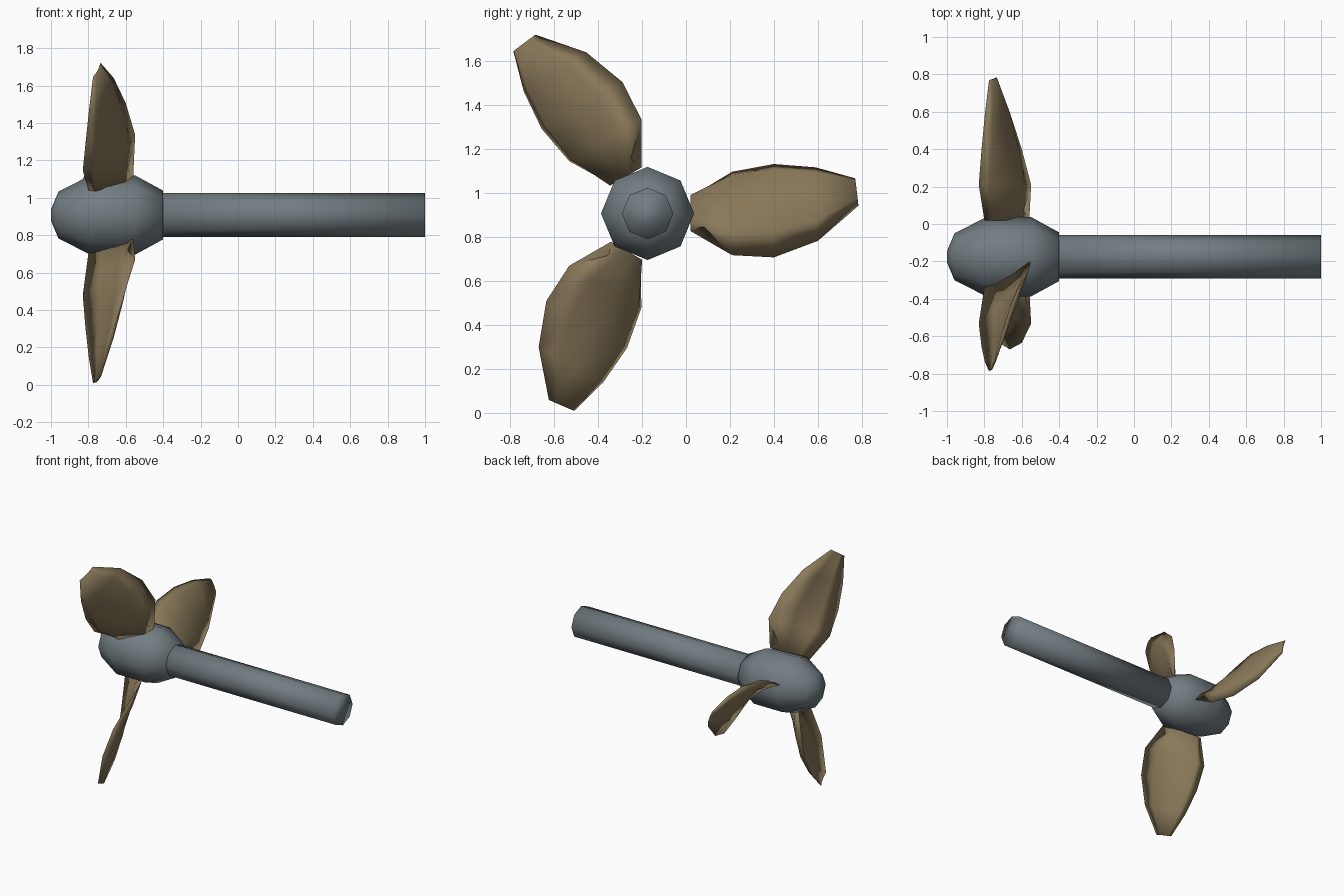
import bpy, bmesh
from math import sin, cos, pi
from mathutils import Vector, Matrix

cube = bpy.data.objects.get("Cube")
if cube:
    bpy.data.objects.remove(cube, do_unlink=True)

CENTRE = Vector((0, -0.175, 0.908))  # a point on the shaft axis


def material(name, rgb):
    m = bpy.data.materials.new(name)
    m.use_nodes = True
    m.diffuse_color = (*rgb, 1)
    m.node_tree.nodes["Principled BSDF"].inputs["Base Color"].default_value = (*rgb, 1)
    return m


def skin(name, rings, mat):
    """Join matching rings of points into a closed, smooth body."""
    bm = bmesh.new()
    loops = [[bm.verts.new(p) for p in ring] for ring in rings]
    n = len(loops[0])
    for a, b in zip(loops, loops[1:]):
        for i in range(n):
            j = (i + 1) % n
            bm.faces.new((a[i], a[j], b[j], b[i]))
    bm.faces.new(loops[0])
    bm.faces.new(loops[-1])
    bmesh.ops.remove_doubles(bm, verts=bm.verts, dist=0.0005)
    bmesh.ops.recalc_face_normals(bm, faces=bm.faces)
    for f in bm.faces:
        f.smooth = True
    mesh = bpy.data.meshes.new(name)
    bm.to_mesh(mesh)
    bm.free()
    mesh.materials.append(mat)
    ob = bpy.data.objects.new(name, mesh)
    bpy.context.collection.objects.link(ob)
    return ob


def lathe(name, profile, mat, sides=8):
    """Turn (x, radius) pairs around the shaft axis."""
    rings = [[CENTRE + Vector((x, r * cos(2 * pi * i / sides), r * sin(2 * pi * i / sides)))
              for i in range(sides)] for x, r in profile]
    return skin(name, rings, mat)


steel = material("blue_grey_steel", (0.17, 0.205, 0.225))
bronze = material("dull_bronze", (0.25, 0.19, 0.10))

# Hub and shaft
lathe("hub", [(-1, 0.03), (-0.96, 0.125), (-0.79, 0.212), (-0.55, 0.212), (-0.4, 0.13)], steel)
lathe("shaft", [(-0.42, 0.117), (1, 0.117)], steel)

# Blade stations: upper edge (x, radial, tangent), lower edge, fullness
stations = [
    ((-0.80, 0.195, 0.075), (-0.56, 0.195, -0.08), 0.7),
    ((-0.83, 0.385, 0.19), (-0.55, 0.385, -0.19), 1.0),
    ((-0.815, 0.575, 0.225), (-0.60, 0.575, -0.20), 1.0),
    ((-0.797, 0.765, 0.21), (-0.665, 0.775, -0.125), 0.8),
    ((-0.775, 0.945, 0.16), (-0.735, 0.96, 0.035), 0.3),
]
# Cambered section: (position along chord, offset towards the shaft side)
section = [(0, 0), (0.1, 0.042), (0.45, 0.052), (0.75, 0.045), (1, 0), (0.6, 0.02), (0.25, 0.015)]


def blade_ring(upper, lower, full):
    a, b = Vector(upper), Vector(lower)
    chord = b - a
    normal = Vector((-chord.z, 0, chord.x)).normalized()
    return [a + chord * u + normal * (h * full) for u, h in section]


# Three blades around the hub
for k, name in enumerate(("back_blade", "upper_front_blade", "lower_front_blade")):
    turn = Matrix.Rotation(2 * pi * k / 3, 3, 'X')
    skin(name, [[CENTRE + turn @ p for p in blade_ring(*s)] for s in stations], bronze)
